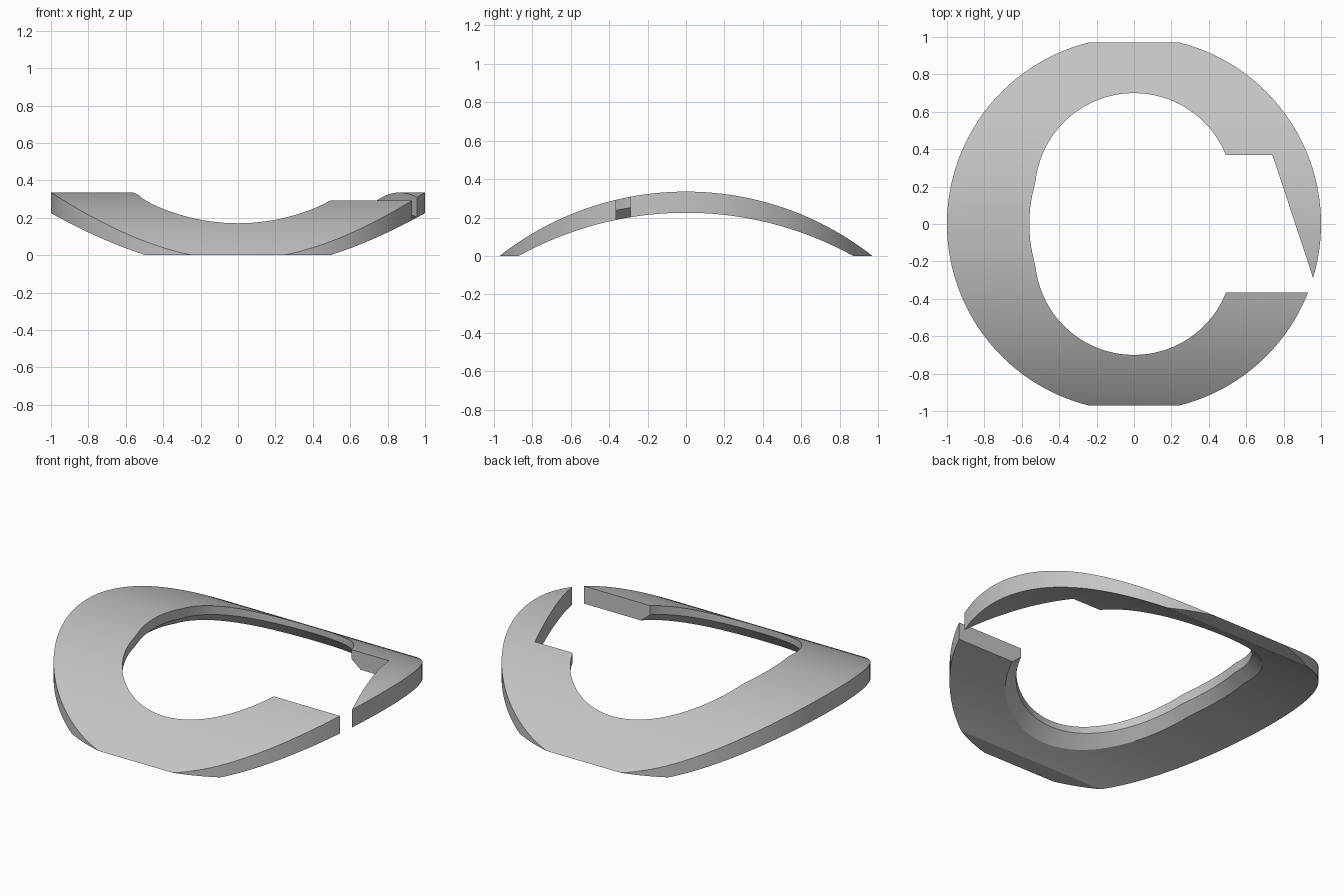
import bpy, bmesh, math

if "Cube" in bpy.data.objects:
    bpy.data.objects.remove(bpy.data.objects["Cube"])

R_TOP, R_BOT = 1.572, 1.795      # arch radii of upper and lower surfaces


def arch(y, height, radius):
    return height - radius + math.sqrt(radius * radius - y * y)


def loft(name, rings):
    """Closed solid through rings of equal point count."""
    bm = bmesh.new()
    vs = [[bm.verts.new(p) for p in ring] for ring in rings]
    n = len(vs[0])
    for a, b in zip(vs, vs[1:]):
        for i in range(n):
            j = (i + 1) % n
            bm.faces.new((a[i], a[j], b[j], b[i]))
    caps = [bm.faces.new(vs[0][::-1]), bm.faces.new(vs[-1])]
    bmesh.ops.triangulate(bm, faces=caps)
    bmesh.ops.recalc_face_normals(bm, faces=bm.faces)
    me = bpy.data.meshes.new(name)
    bm.to_mesh(me)
    bm.free()
    ob = bpy.data.objects.new(name, me)
    bpy.context.collection.objects.link(ob)
    return ob


def boolean(target, cutter, operation):
    mod = target.modifiers.new("cut", 'BOOLEAN')
    mod.operation, mod.object, mod.solver = operation, cutter, 'EXACT'
    bpy.context.view_layer.objects.active = target
    bpy.ops.object.modifier_apply(modifier=mod.name)
    bpy.data.objects.remove(cutter)


def prism(name, pts):
    return loft(name, [[(x, y, z) for x, y in pts] for z in (-1, 1)])


# Arched slab, curved along y
N = 48
top = [(-.97 + 1.94 * i / N, 0) for i in range(N + 1)]
profile = [(y, max(0, arch(y, .335, R_TOP))) for y, _ in top]
profile += [(.87 - 1.74 * i / N, max(0, arch(.87 - 1.74 * i / N, .225, R_BOT)))
            for i in range(N + 1)]
ring = loft("curved_ring", [[(x, y, z) for y, z in profile] for x in (-1.2, 1.2)])

# Round outer rim
disc = [(math.cos(a), math.sin(a)) for a in (2 * math.pi * i / 128 for i in range(128))]
boolean(ring, prism("rim_cutter", disc), 'INTERSECT')


# Opening: two end arcs joined by shallow side arcs, flared at the underside
def opening(grow):
    r, c, s = .53 + grow, .17, .75 + grow
    start = math.radians(6.5)
    half = [(r * math.cos(start + (math.pi - 2 * start) * i / 40),
             c + r * math.sin(start + (math.pi - 2 * start) * i / 40)) for i in range(41)]
    ym = half[-1][1]
    side = []
    for i in range(1, 12):
        y = ym - 2 * ym * i / 12
        side.append((.19 - math.sqrt(s * s - y * y), y))
    left = half + side
    return left + [(-x, -y) for x, y in left]


inner, outer = opening(0), opening(.06)
low = [(x, y, arch(y, .225, R_BOT) - .002) for x, y in outer]
mid = [(x, y, arch(y, .225, R_BOT) + .05) for x, y in inner]
base = [(x, y, -1) for x, y in outer]
roof = [(x, y, 1) for x, y in inner]
boolean(ring, loft("opening_cutter", [base, low, mid, roof]), 'DIFFERENCE')

# Slanted gap between the two arm ends
boolean(ring, prism("gap_cutter", [(.3, -.365), (.983, -.365), (.74, .37), (.3, .37)]),
        'DIFFERENCE')

# Finish
mat = bpy.data.materials.new("light_grey")
mat.diffuse_color = (.55, .55, .55, 1)
mat.use_nodes = True
mat.node_tree.nodes["Principled BSDF"].inputs["Base Color"].default_value = mat.diffuse_color
ring.data.materials.clear()
ring.data.materials.append(mat)
for p in ring.data.polygons:
    p.material_index = 0
ring.select_set(True)
bpy.context.view_layer.objects.active = ring
bpy.ops.object.shade_smooth_by_angle(angle=math.radians(20))
